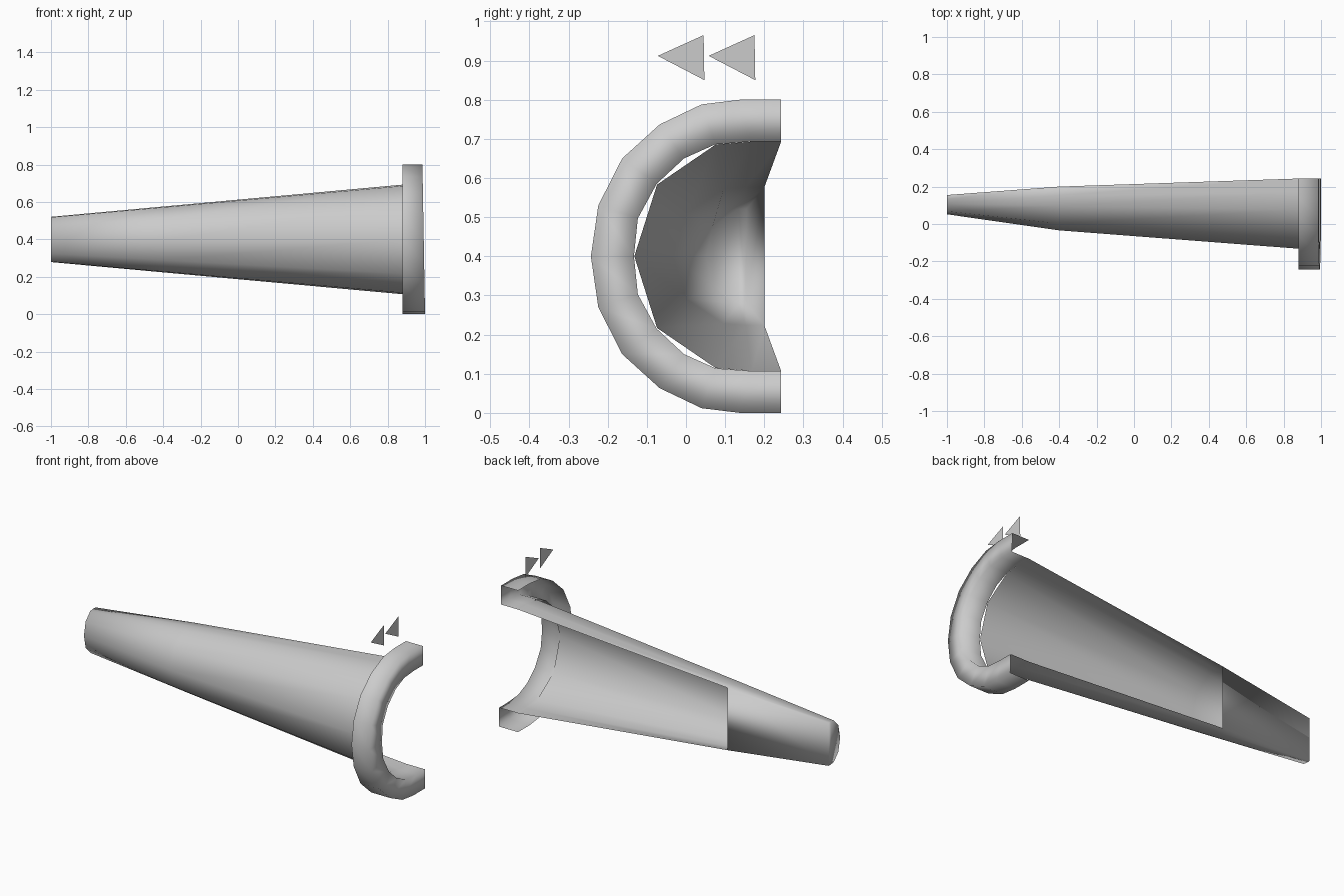
import bpy

if "Cube" in bpy.data.objects:
    bpy.data.objects.remove(bpy.data.objects["Cube"])

MID = 0.40  # height of the symmetry line


def make(name, verts, faces, smooth=True):
    mesh = bpy.data.meshes.new(name)
    mesh.from_pydata(verts, [], faces)
    mesh.update()
    for p in mesh.polygons:
        p.use_smooth = smooth
    obj = bpy.data.objects.new(name, mesh)
    bpy.context.collection.objects.link(obj)
    return obj


def mirrored(half):
    """Complete a half profile of (y, z above the middle)."""
    pts = half + [(y, -h) for y, h in reversed(half[:-1])]
    return [(y, MID + h) for y, h in pts]


def loft(sections):
    """Join open cross-sections (lists of 3D points) with quads."""
    n = len(sections[0])
    verts = [p for s in sections for p in s]
    faces = [(k * n + i, k * n + i + 1, (k + 1) * n + i + 1, (k + 1) * n + i)
             for k in range(len(sections) - 1) for i in range(n - 1)]
    return verts, faces


# Tapered half-shell: x, back y, front y, half height
shape = [(0, 1), (0.2, 1), (0.445, 0.975), (0.845, 0.625), (1, 0)]
stations = [(0.88, 0.243, -0.132, 0.293), (-0.4, 0.2, -0.034, 0.176), (-1, 0.155, 0.052, 0.121)]
sections = []
for x, back, front, half in stations:
    prof = mirrored([(back + (front - back) * d, half * h) for d, h in shape])
    sections.append([(x, y, z) for y, z in prof])
verts, faces = loft(sections)
n = len(sections[0])
faces.append(tuple(range(2 * n, 3 * n)))               # closed narrow end
faces.append((n, 2 * n, 3 * n - 1, 2 * n - 1))         # flat back panel
make("tapered_shell", verts, faces)

# Hollow half-ring at the wide end
outer = mirrored([(0.243, 0.4), (0.138, 0.4), (0.04, 0.388), (-0.067, 0.337),
                  (-0.163, 0.25), (-0.224, 0.13), (-0.243, 0)])
inner = mirrored([(0.243, 0.293), (0.165, 0.293), (0.075, 0.286), (-0.005, 0.25),
                  (-0.075, 0.185), (-0.123, 0.097), (-0.133, 0)])


def lip(z):
    return 1 - 0.014 * z / 0.8


verts, faces = loft([
    [(0.88, y, z) for y, z in outer],
    [(lip(z), y, z) for y, z in outer],
    [(lip(z), y, z) for y, z in inner],
    [(0.88, y, z) for y, z in inner],
])
make("end_ring", verts, faces)

# Two flat direction arrows above the ring
for i in range(2):
    s = 0.13 * i
    make(f"arrow_{i + 1}", [(0.88, -0.072 + s, 0.912), (0.88, 0.047 + s, 0.85),
                            (0.88, 0.045 + s, 0.965)], [(0, 1, 2)], False)
